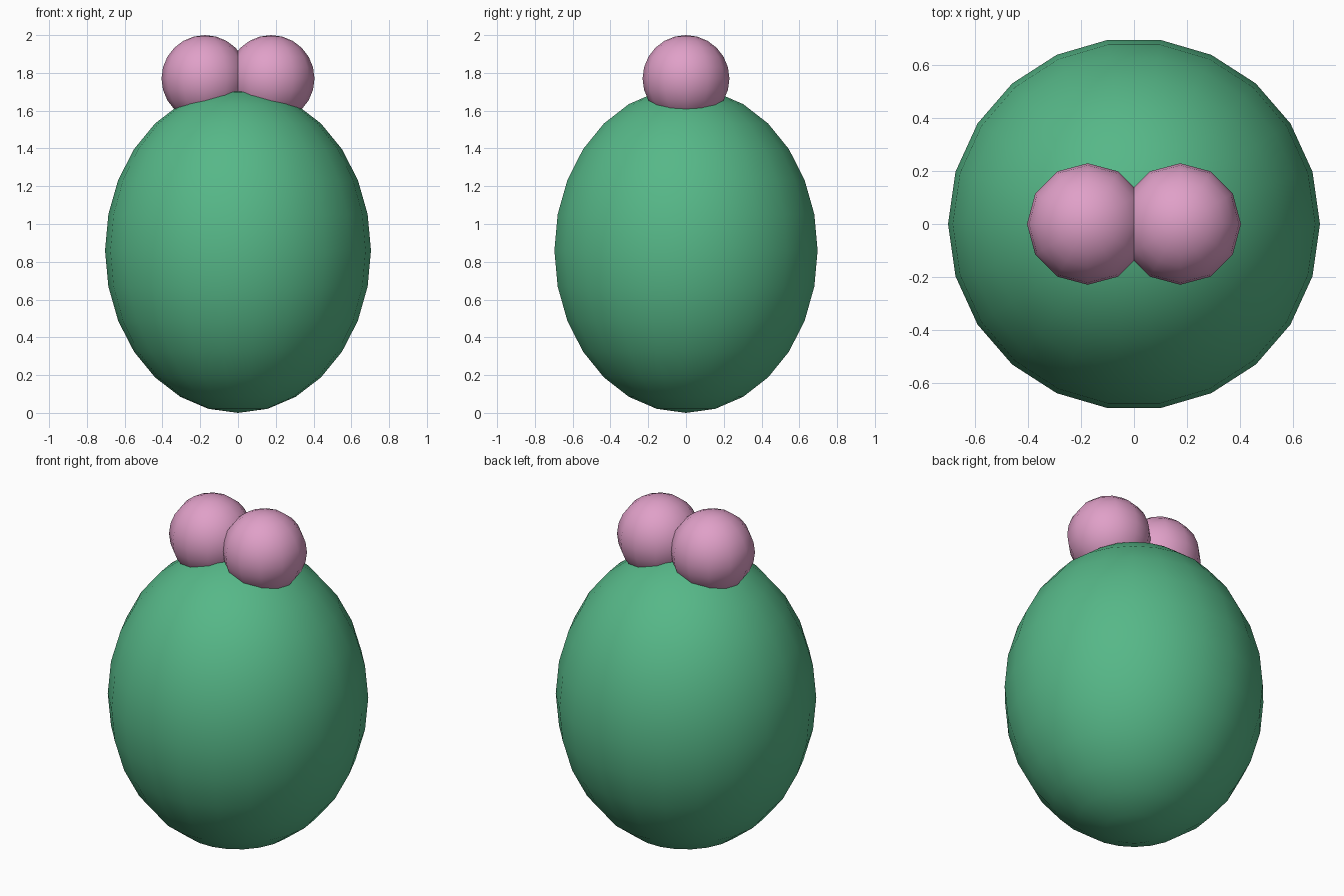
import bpy
import bmesh
from math import sin, cos, pi
from mathutils import Matrix, Vector

cube = bpy.data.objects.get("Cube")
if cube:
    bpy.data.objects.remove(cube, do_unlink=True)


def make_material(name, rgb):
    mat = bpy.data.materials.new(name)
    mat.use_nodes = True
    mat.diffuse_color = (*rgb, 1)
    mat.node_tree.nodes["Principled BSDF"].inputs["Base Color"].default_value = (*rgb, 1)
    return mat


def make_ellipsoid(name, centre, radius, height, segments, rings, mat):
    """Spin a half ellipse about z, with the first meridian on +x."""
    bm = bmesh.new()
    angles = [pi * i / rings for i in range(rings + 1)]
    arc = [bm.verts.new((radius * sin(a), 0, -height * cos(a))) for a in angles]
    edges = [bm.edges.new(pair) for pair in zip(arc, arc[1:])]
    bmesh.ops.spin(bm, geom=arc + edges, cent=(0, 0, 0), axis=(0, 0, 1),
                   angle=2 * pi, steps=segments, use_duplicate=False)
    bmesh.ops.remove_doubles(bm, verts=bm.verts, dist=0.0005)
    bmesh.ops.recalc_face_normals(bm, faces=bm.faces)
    bmesh.ops.transform(bm, matrix=Matrix.Translation(Vector(centre)), verts=bm.verts)
    for face in bm.faces:
        face.smooth = True
    mesh = bpy.data.meshes.new(name)
    bm.to_mesh(mesh)
    bm.free()
    mesh.materials.append(mat)
    obj = bpy.data.objects.new(name, mesh)
    bpy.context.collection.objects.link(obj)
    return obj


green = make_material("leaf green", (0.093, 0.477, 0.246))
pink = make_material("soft pink", (0.745, 0.351, 0.578))

# Egg-shaped body
make_ellipsoid("body", (0, 0, 0.86), 0.704, 0.86, 22, 14, green)

# Pair of overlapping balls on top
for side, x in (("left", 0.175), ("right", -0.175)):
    make_ellipsoid(side + "_ball", (x, 0, 1.77), 0.23, 0.23, 12, 12, pink)
